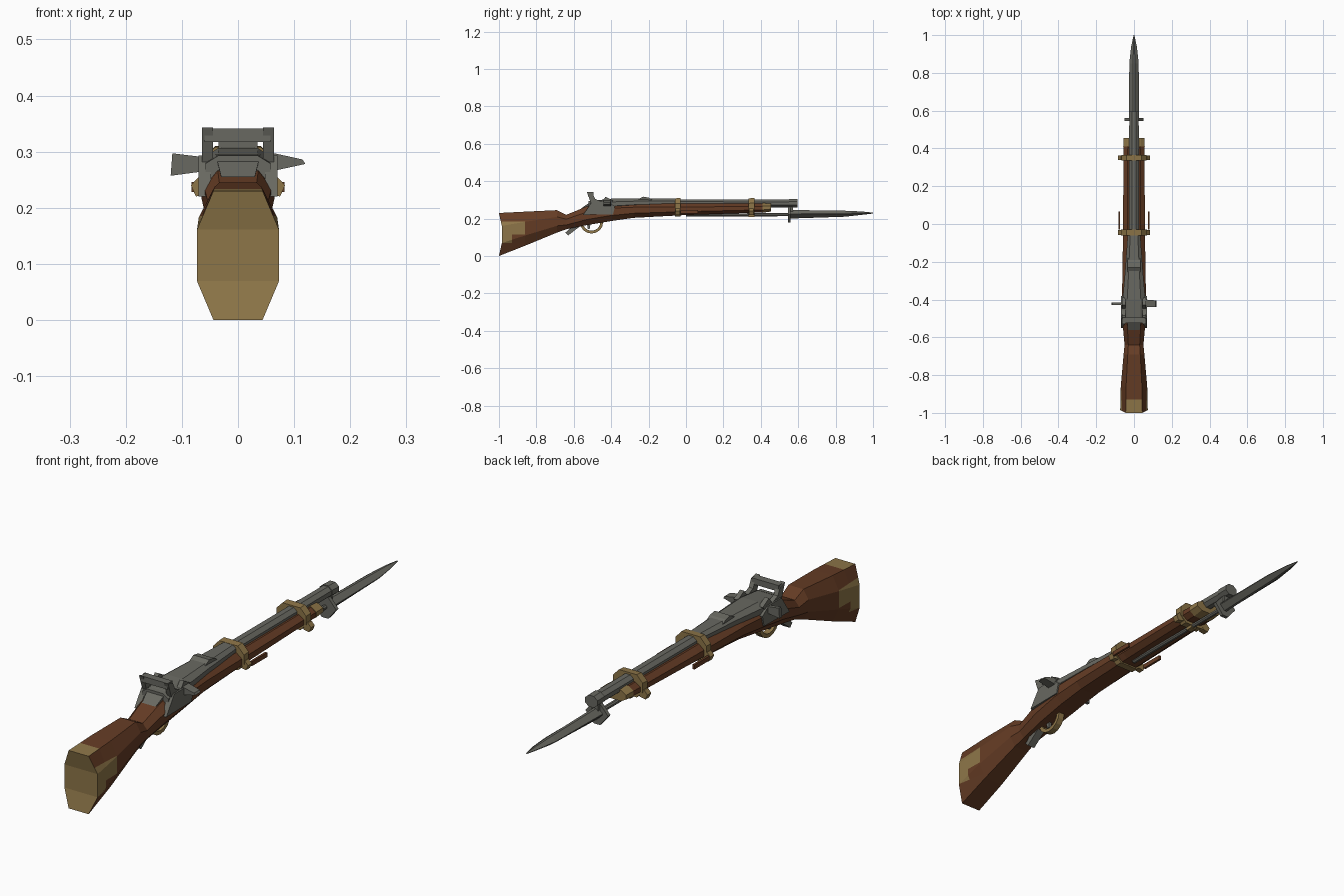
import bpy, bmesh, math
from mathutils import Vector

if "Cube" in bpy.data.objects:
    bpy.data.objects.remove(bpy.data.objects["Cube"])


def material(name, rgb):
    m = bpy.data.materials.new(name)
    m.diffuse_color = (*rgb, 1)
    m.use_nodes = True
    m.node_tree.nodes["Principled BSDF"].inputs["Base Color"].default_value = m.diffuse_color
    return m


WOOD = material("walnut_wood", (0.13, 0.045, 0.018))
BRASS = material("dull_brass", (0.27, 0.18, 0.065))
STEEL = material("grey_steel", (0.14, 0.14, 0.12))
OCTAGON = [(.6, -1), (1, -.4), (1, .4), (.6, 1), (-.6, 1), (-1, .4), (-1, -.4), (-.6, -1)]
ROUND = [(math.cos(math.radians(a)), math.sin(math.radians(a)))
         for a in (-67.5, -22.5, 22.5, 67.5, 112.5, 157.5, 202.5, 247.5)]
DIAMOND = [(.2, -1), (1, -.1), (1, .1), (.2, 1), (-.2, 1), (-1, .1), (-1, -.1), (-.2, -1)]


def finish(bm, name, *mats):
    bmesh.ops.recalc_face_normals(bm, faces=bm.faces)
    me = bpy.data.meshes.new(name)
    bm.to_mesh(me)
    bm.free()
    for m in mats:
        me.materials.append(m)
    ob = bpy.data.objects.new(name, me)
    bpy.context.collection.objects.link(ob)
    return ob


def loft_bm(rings, section, dish=0):
    """Skin eight-sided rings (y, z_bottom, z_top, half_width) along y."""
    bm = bmesh.new()
    loops = []
    for k, (y, zb, zt, hw) in enumerate(rings):
        d = dish if k == 0 else 0
        loops.append([bm.verts.new((x * hw, y + d * (1 - z * z), (zb + zt) / 2 + z * (zt - zb) / 2))
                      for x, z in section])
    for a, b in zip(loops, loops[1:]):
        for i in range(8):
            j = (i + 1) % 8
            bm.faces.new((a[i], a[j], b[j], b[i]))
    for r in (loops[0], loops[-1]):
        for i in range(3):
            bm.faces.new((r[i], r[i + 1], r[6 - i], r[7 - i]))
    return bm


def loft(name, rings, mat, section=OCTAGON):
    return finish(loft_bm(rings, section), name, mat)


def prism(name, yz, x0, x1, mat):
    """Extrude a side profile across x."""
    bm = bmesh.new()
    a = [bm.verts.new((x0, y, z)) for y, z in yz]
    b = [bm.verts.new((x1, y, z)) for y, z in yz]
    bm.faces.new(a)
    bm.faces.new(b)
    for i in range(len(a)):
        j = (i + 1) % len(a)
        bm.faces.new((a[i], a[j], b[j], b[i]))
    return finish(bm, name, mat)


def hull(name, pts, mat):
    bm = bmesh.new()
    for p in pts:
        bm.verts.new(p)
    bmesh.ops.convex_hull(bm, input=bm.verts[:])
    return finish(bm, name, mat)


def box(name, x, y, z, mat):
    return hull(name, [(a, b, c) for a in x for b in y for c in z], mat)


# Wooden stock, with cut-in brass butt plate and patches
bm = loft_bm([(-1, 0, .23, .073), (-.86, .055, .237, .07), (-.69, .125, .245, .055),
              (-.64, .143, .22, .05), (-.53, .165, .265, .06), (-.4, .187, .285, .065),
              (-.28, .204, .285, .061), (0, .219, .28, .058), (.42, .233, .28, .055)],
             OCTAGON, dish=.018)
cuts = [((0, -.93, 0), (0, 1, 0)), ((0, 0, .07), (0, 0, 1)), ((0, 0, .115), (0, 0, 1)),
        ((0, 0, .185), (0, 0, 1))]
for co, no in cuts:
    faces = [f for f in bm.faces if f.calc_center_median().y < -.84]
    geom = faces + list({e for f in faces for e in f.edges}) + list({v for f in faces for v in f.verts})
    bmesh.ops.bisect_plane(bm, geom=geom, plane_co=Vector(co), plane_no=Vector(no))
bmesh.ops.recalc_face_normals(bm, faces=bm.faces)
for f in bm.faces:
    c, n = f.calc_center_median(), f.normal
    side = abs(n.x) > .5 and ((c.y < -.93 and .07 < c.z < .185) or (c.y < -.85 and .115 < c.z < .185))
    top = n.z > .7 and c.y < -.93
    if n.y < -.7 or side or top:
        f.material_index = 1
finish(bm, "stock", WOOD, BRASS)

# Barrel, breech cover, tang and rear sight
loft("barrel", [(-.35, .257, .305, .03), (.59, .258, .304, .027)], STEEL, ROUND)
loft("breech_cover", [(-.52, .245, .293, .058), (-.4, .25, .306, .06),
                      (-.25, .262, .307, .047), (-.05, .268, .307, .033)], STEEL)
hull("tang", [(x, y, z) for x, y, z in ((-.03, -.56, .255), (.03, -.56, .255), (-.04, -.5, .296),
                                        (.04, -.5, .296), (-.03, -.5, .25), (.03, -.5, .25))], STEEL)
prism("rear_sight", [(-.26, .3), (-.23, .317), (-.2, .312), (-.18, .3)], -.035, .035, STEEL)

# Lock plates and hammers on both sides, joined by a bar
for s, tag in ((-1, "left"), (1, "right")):
    prism("lock_plate_" + tag, [(-.55, .22), (-.39, .222), (-.38, .265), (-.42, .293), (-.5, .293)],
          s * .048, s * .07, STEEL)
    prism("hammer_" + tag, [(-.53, .343), (-.5, .335), (-.485, .305), (-.45, .29), (-.43, .317),
                            (-.39, .295), (-.42, .265), (-.5, .262), (-.515, .30)],
          s * .045, s * .064, STEEL)
box("hammer_bar", (-.06, .058), (-.525, -.495), (.317, .341), STEEL)
hull("left_spur", [(x, y, z) for y in (-.43, -.415) for x, z in
                   ((-.12, .257), (-.117, .297), (-.06, .265), (-.06, .29))], STEEL)
hull("right_spur", [(.06, -.44, .265), (.06, -.40, .265), (.06, -.44, .298), (.06, -.40, .298),
                    (.12, -.44, .278), (.12, -.405, .278), (.115, -.44, .286), (.115, -.405, .286)], STEEL)

# Trigger guard, trigger and rear grip plate
arc = [math.pi + math.pi * i / 8 for i in range(9)]
guard = [(-.505 + .062 * math.cos(a), .18 + .06 * math.sin(a)) for a in arc]
guard += [(-.505 + .047 * math.cos(a), .18 + .045 * math.sin(a)) for a in reversed(arc)]
prism("trigger_guard", guard, -.013, .013, BRASS)
prism("trigger", [(-.53, .175), (-.525, .145), (-.515, .145), (-.51, .175)], -.006, .006, STEEL)
prism("grip_plate", [(-.645, .125), (-.63, .11), (-.565, .16), (-.58, .185)], -.016, .016, STEEL)

# Brass bands, swivels and fore-end cap
for tag, y, zb, hw in (("rear", -.045, .212, .068), ("front", .35, .22, .065)):
    loft(tag + "_band", [(y - .015, zb, .308, hw), (y + .015, zb, .31, hw)], BRASS)
    for s in (-1, 1):
        hull(tag + "_band_lug", [(s * x, y + d, z) for d in (-.012, .012) for x, z in
                                 ((.05, .225), (.075, .22), (.084, .24), (.07, .255), (.05, .255))], BRASS)
box("front_swivel", (-.012, .012), (.335, .365), (.208, .23), BRASS)
for s in (-1, 1):
    box("side_strip", (s * .074, s * .083), (-.03, .065), (.228, .246), WOOD)
loft("fore_end_cap", [(.41, .231, .283, .057), (.455, .238, .28, .056)], BRASS)

# Ramrod, bayonet mount, crossguard and blade
loft("ramrod", [(0, .21, .228, .01), (.56, .212, .23, .01)], STEEL, ROUND)
loft("muzzle_collar", [(.55, .257, .308, .03), (.595, .257, .306, .03)], STEEL, ROUND)
box("bayonet_mount", (-.014, .014), (.55, .572), (.21, .27), STEEL)
hull("crossguard", [(x, y, z) for y in (.545, .56) for x, z in
                    ((-.05, .222), (-.014, .178), (.014, .178), (.05, .222), (.014, .262), (-.014, .262))], STEEL)
loft("bayonet_blade", [(.55, .2, .246, .026), (.85, .21, .242, .025), (.94, .22, .238, .015),
                       (1, .227, .232, .002)], STEEL, DIAMOND)
